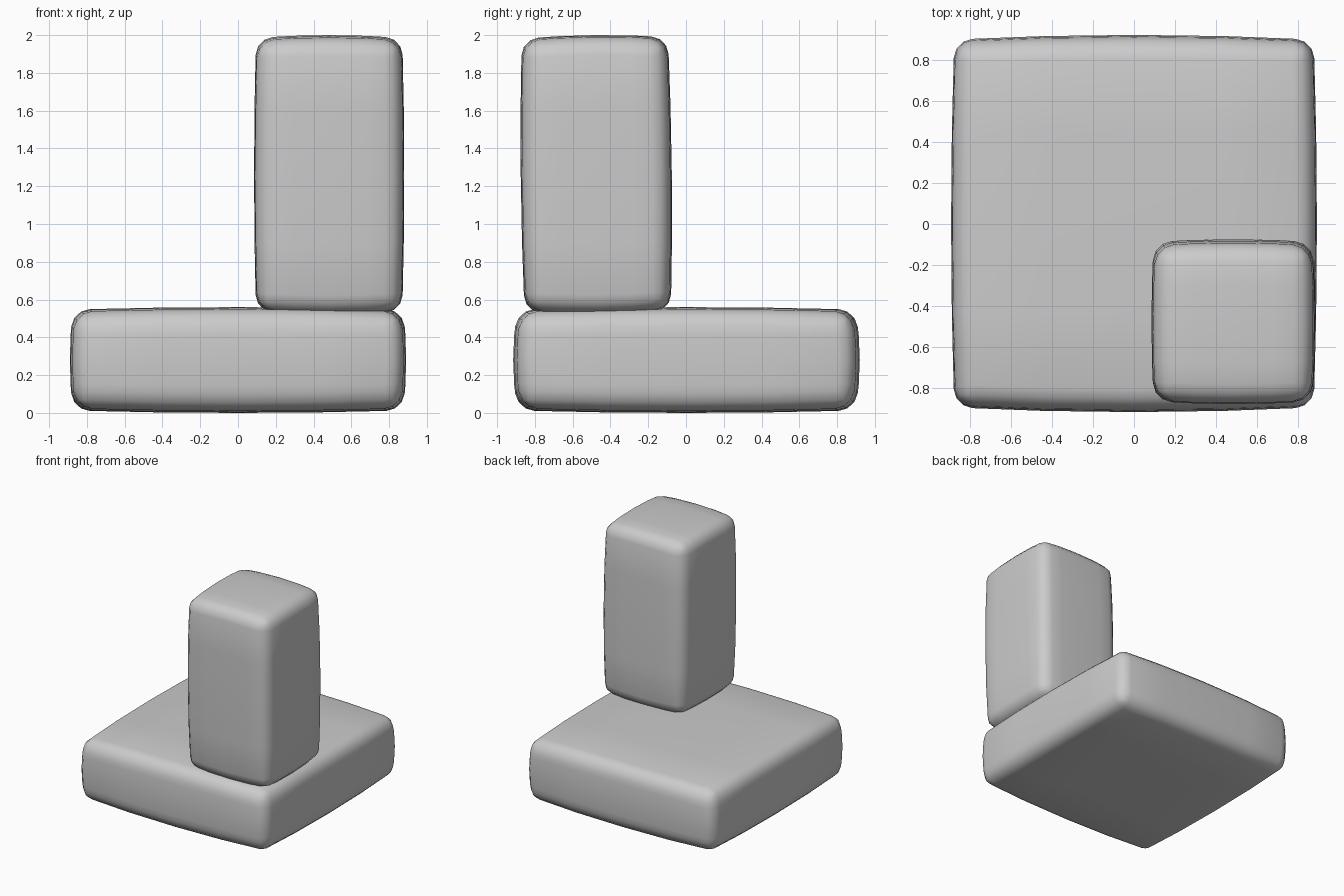
import bpy, bmesh
from math import radians
from mathutils import Vector

cube = bpy.data.objects.get("Cube")
if cube:
    bpy.data.objects.remove(cube, do_unlink=True)

# One plain grey for both parts
grey = bpy.data.materials.new("plain_grey")
grey.use_nodes = True
colour = (0.6, 0.6, 0.6, 1)
grey.diffuse_color = colour
grey.node_tree.nodes["Principled BSDF"].inputs["Base Color"].default_value = colour


def pillow_block(name, low, high, bulge, radius, tilt=0):
    """Box between two corners with gently swollen sides and rounded edges."""
    low, high = Vector(low), Vector(high)
    half = (high - low) / 2
    bm = bmesh.new()
    bmesh.ops.create_cube(bm, size=2)
    bmesh.ops.subdivide_edges(bm, edges=bm.edges[:], cuts=3, use_grid_fill=True)
    for v in bm.verts:
        u = v.co.copy()
        for i in range(3):
            # Each side swells most at its middle, half as much along its edges
            drop = (u[i - 1] ** 2 + u[i - 2] ** 2) / 2
            v.co[i] = u[i] * (half[i] - bulge[i] * drop)
    mesh = bpy.data.meshes.new(name)
    bm.to_mesh(mesh)
    bm.free()
    mesh.materials.append(grey)
    obj = bpy.data.objects.new(name, mesh)
    bpy.context.collection.objects.link(obj)
    obj.location = (low + high) / 2
    obj.rotation_euler.x = radians(tilt)
    bevel = obj.modifiers.new("rounded_edges", 'BEVEL')
    bevel.width = radius
    bevel.segments = 3
    bevel.limit_method = 'ANGLE'
    bevel.angle_limit = radians(50)
    mesh.shade_smooth()
    return obj


# Wide flat slab, and the upright block on its front left corner
pillow_block("base_slab", (-0.89, -0.915, 0), (0.89, 0.92, 0.56),
             (0.03, 0.045, 0.025), 0.09)
pillow_block("upright_block", (0.085, -0.875, 0.52), (0.88, -0.075, 2),
             (0.02, 0.025, 0.03), 0.09, tilt=0.6)
